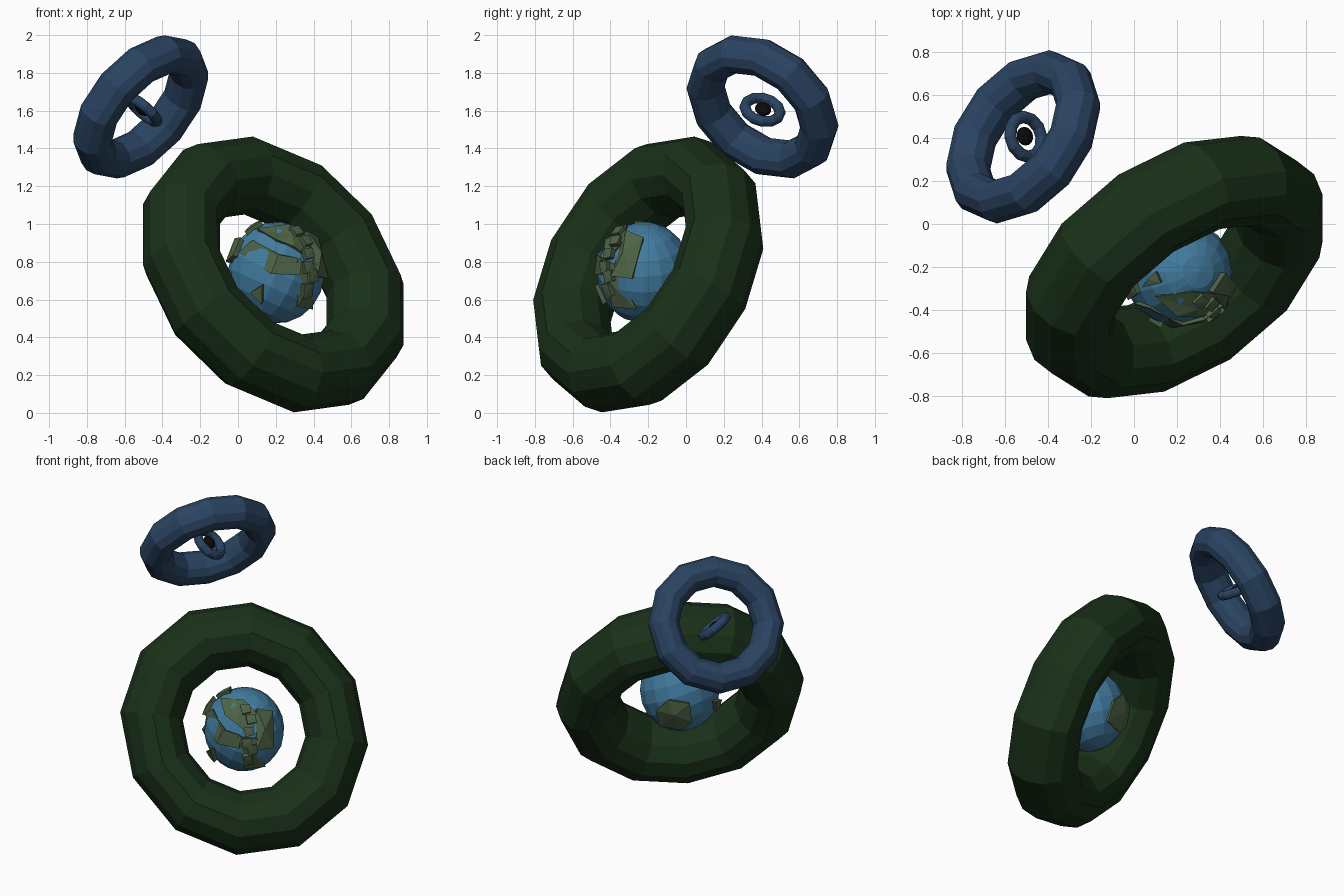
import bpy, bmesh, math
from mathutils import Vector, Matrix

if "Cube" in bpy.data.objects:
    bpy.data.objects.remove(bpy.data.objects["Cube"])


def material(name, rgb):
    m = bpy.data.materials.new(name)
    m.diffuse_color = (*rgb, 1)
    m.use_nodes = True
    m.node_tree.nodes["Principled BSDF"].inputs["Base Color"].default_value = m.diffuse_color
    return m


DARK_GREEN = material("dark_green", (0.010, 0.030, 0.010))
NAVY = material("navy", (0.023, 0.057, 0.122))
OCEAN = material("ocean", (0.054, 0.20, 0.35))
LAND = material("land", (0.075, 0.125, 0.06))
BLACK = material("black", (0.003, 0.003, 0.003))


def frame(normal, along):
    """Rotation whose z is normal and whose x is close to along."""
    z = Vector(normal).normalized()
    x = Vector(along)
    x = (x - z * x.dot(z)).normalized()
    return Matrix((x, z.cross(x), z)).transposed().to_4x4()


def ring(name, centre, normal, along, R, r, mat, stretch=(1, 1, 1), phase=0):
    bpy.ops.mesh.primitive_torus_add(major_radius=R, minor_radius=r,
                                     major_segments=12, minor_segments=12)
    o = bpy.context.object
    o.name = name
    o.data.transform(frame(normal, along) @ Matrix.Diagonal((*stretch, 1))
                     @ Matrix.Rotation(math.radians(phase), 4, 'Z'))
    o.location = centre
    o.data.materials.append(mat)


def ball(name, centre, mat, transform):
    bpy.ops.mesh.primitive_uv_sphere_add(segments=16, ring_count=10, radius=1)
    o = bpy.context.object
    o.name = name
    o.data.transform(transform)
    o.location = centre
    o.data.materials.append(mat)


# rings: big outer hoop, smaller hoop, tiny hoop
ring("large_ring", (0.187, -0.20, 0.733), (0.54, -0.70, 0.47),
     (0.655, 0.05, -0.755), 0.591, 0.200, DARK_GREEN, (1.035, 0.965, 1.13), -10)
ring("small_ring", (-0.515, 0.405, 1.62), (-0.645, 0.465, 0.56),
     (0.2424, -0.346, 0.906), 0.343, 0.099, NAVY, (1, 1, 1.1))
TINY_AXIS = (0.63, 0.2, 0.735)
ring("tiny_ring", (-0.502, 0.405, 1.605), TINY_AXIS, (0, 1, 0), 0.095, 0.029, NAVY)

# globe and the flattened dark core
GLOBE = Vector((0.203, -0.222, 0.743))
RADII = Vector((0.255, 0.25, 0.27))
ball("globe", GLOBE, OCEAN, Matrix.Diagonal((*RADII, 1))
     @ Matrix.Rotation(math.radians(23), 4, 'Y'))
ball("dark_core", (-0.507, 0.408, 1.608), BLACK,
     frame(TINY_AXIS, (0, 1, 0)) @ Matrix.Diagonal((0.044, 0.044, 0.028, 1)))


def plate(name, view, outline, low=0.95, high=1.06):
    """Land slab: outline (offsets seen along view, 41 = radius) pushed onto the globe."""
    z = Vector(view).normalized()
    x = Vector((0, 0, 1)).cross(z).normalized()
    y = z.cross(x)

    def on_globe(u, v, k):
        u, v = u / 41, v / 41
        s = min(1, 0.98 / max(math.hypot(u, v), 1e-6))
        u, v = u * s, v * s
        p = x * u + y * v + z * math.sqrt(1 - u * u - v * v)
        return Vector([a * b * k for a, b in zip(p, RADII)])

    n = len(outline)
    mid = (sum(p[0] for p in outline) / n, sum(p[1] for p in outline) / n)
    bm = bmesh.new()
    bottom = [bm.verts.new(on_globe(*p, low)) for p in outline]
    top = [bm.verts.new(on_globe(*p, high)) for p in outline]
    peak = bm.verts.new(on_globe(*mid, high))
    bm.faces.new(bottom[::-1])
    for i in range(n):
        j = (i + 1) % n
        bm.faces.new((bottom[i], bottom[j], top[j], top[i]))
        bm.faces.new((top[i], top[j], peak))
    bmesh.ops.recalc_face_normals(bm, faces=bm.faces[:])
    me = bpy.data.meshes.new(name)
    bm.to_mesh(me)
    bm.free()
    o = bpy.data.objects.new(name, me)
    o.location = GLOBE
    me.materials.append(LAND)
    bpy.context.collection.objects.link(o)


FRONT = (0.52, -0.742, 0.423)
BACK = (-0.52, 0.742, 0.423)
SIDE = (-0.24, -0.08, 0.12)

# land slabs on the front right side
plate("land_upper", FRONT, [(-23, 28), (0, 26), (13, 12), (5, -7), (-7, 3), (-19, 12)])
plate("land_right", FRONT, [(11, 17), (26, 15), (27, -17), (11, -19)], 0.95, 1.12)
plate("land_left", FRONT, [(-39, 14), (-31, 18), (-19, -2), (-4, -7), (-5, -19), (-27, -14)])
plate("land_lower", FRONT, [(-7, -8), (13, -10), (21, -36), (-1, -37)])
plate("island_top", FRONT, [(-29, 32), (-27, 38), (-13, 40), (-14, 35)], 0.95, 1.08)
plate("island_low", FRONT, [(-39, -22), (-31, -19), (-29, -31), (-36, -33)], 0.95, 1.12)

# raised lumps along the middle of the land
for i, (u, v) in enumerate([(1, 17), (6, 8), (4, -3), (2, -13), (7, -19), (3, -28)]):
    plate(f"land_lump_{i}", FRONT, [(u - 5, v + 3), (u + 4, v + 4), (u + 5, v - 3), (u - 3, v - 5)],
          1.0, 1.12)

# land slabs on the back and left
plate("land_back", BACK, [(-23, -20), (-11, -11), (9, -14), (11, -30), (1, -37), (-19, -34)], 0.95, 1.09)
plate("land_side", BACK, [(33, -12), (41, -10), (42, -22), (34, -20)], 0.95, 1.10)
plate("land_left_edge", SIDE, [(-7, 9), (6, 10), (8, -5), (-4, -10)], 0.95, 1.10)
